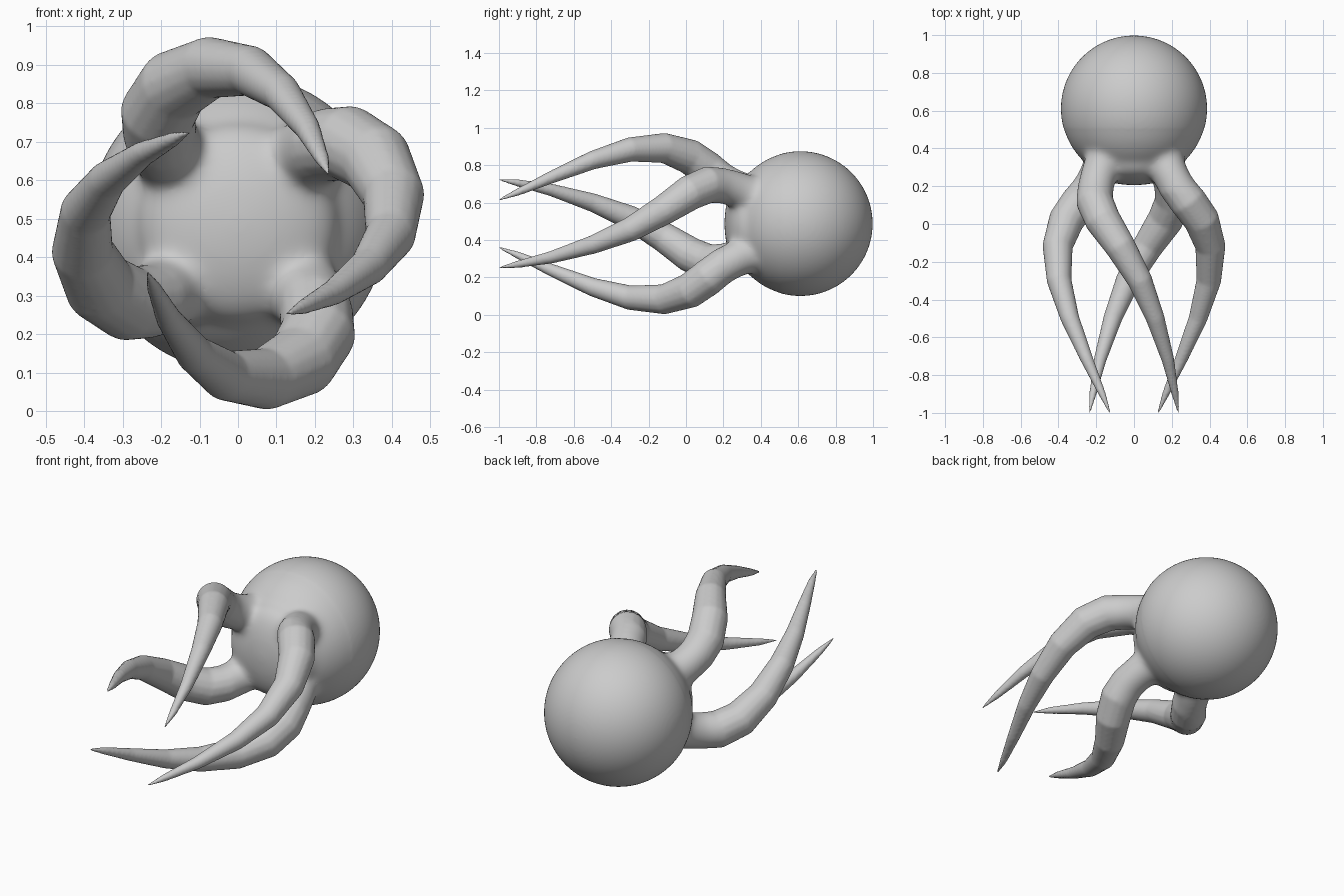
import bpy, bmesh, math
from mathutils import Vector, Matrix

if "Cube" in bpy.data.objects:
    bpy.data.objects.remove(bpy.data.objects["Cube"])

CZ = 0.488      # height of the body axis
SIDES = 16

# arm centreline: x, y, height above axis, radius (root to tip)
PATH = [
    (-0.110, 0.45, 0.115, 0.098),
    (-0.155, 0.34, 0.163, 0.102),
    (-0.183, 0.27, 0.188, 0.099),
    (-0.203, 0.20, 0.226, 0.097),
    (-0.208, 0.12, 0.286, 0.099),
    (-0.165, 0.02, 0.358, 0.095),
    (-0.072, -0.12, 0.405, 0.081),
    (0.032, -0.30, 0.396, 0.066),
    (0.113, -0.50, 0.339, 0.050),
    (0.180, -0.72, 0.248, 0.034),
    (0.218, -0.90, 0.168, 0.020),
    (0.237, -1.003, 0.126, 0.006),
]


def make_arm(name, angle):
    pts = [Vector((x, y, z)) for x, y, z, r in PATH]
    bm = bmesh.new()
    rings = []
    side, prev = Vector((1, 0, 0)), Vector((0, -1, 0))
    for i, p in enumerate(pts):
        a, b = pts[max(i - 1, 0)], pts[min(i + 1, len(pts) - 1)]
        t = (b - a).normalized()
        side = prev.rotation_difference(t) @ side
        prev = t
        up = t.cross(side)
        r = PATH[i][3]
        rings.append([bm.verts.new(p + r * (math.cos(k) * side + math.sin(k) * up))
                      for k in (2 * math.pi * j / SIDES for j in range(SIDES))])
    for lo, hi in zip(rings, rings[1:]):
        for j in range(SIDES):
            n = (j + 1) % SIDES
            bm.faces.new((lo[j], lo[n], hi[n], hi[j]))
    bm.faces.new(rings[0][::-1])
    bm.faces.new(rings[-1])
    bmesh.ops.recalc_face_normals(bm, faces=bm.faces)
    bm.transform(Matrix.Translation((0, 0, CZ)) @ Matrix.Rotation(angle, 4, 'Y'))
    mesh = bpy.data.meshes.new(name)
    bm.to_mesh(mesh)
    bm.free()
    obj = bpy.data.objects.new(name, mesh)
    bpy.context.collection.objects.link(obj)
    return obj


# shallow swelling between the arm roots
bpy.ops.mesh.primitive_uv_sphere_add(segments=48, ring_count=24, radius=1,
                                     location=(0, 0.32, CZ))
swelling = bpy.context.object
swelling.name = "front_swelling"
swelling.scale = (0.26, 0.115, 0.26)

# round head
HEAD_Y = 0.611
bpy.ops.mesh.primitive_uv_sphere_add(segments=96, ring_count=48, radius=0.387,
                                     location=(0, HEAD_Y, CZ))
body = bpy.context.object
body.name = "head_with_arms"

# four arms, turned around the body axis and joined to the head
parts = [make_arm(f"arm_{i}", i * math.pi / 2) for i in range(4)] + [swelling]
for part in parts:
    part.select_set(True)
body.select_set(True)
bpy.context.view_layer.objects.active = body
bpy.ops.object.join()

# fuse everything into one skin
fuse = body.modifiers.new("fuse", 'REMESH')
fuse.mode = 'VOXEL'
fuse.voxel_size = 0.009
bpy.ops.object.modifier_apply(modifier=fuse.name)

# soften mainly the roots so the arms flow into the head
group = body.vertex_groups.new(name="roots")
for v in body.data.vertices:
    y = v.co.y + HEAD_Y
    root = min(1, max(0, (y - 0.16) / 0.06)) if y < 0.5 else 0.1
    group.add([v.index], max(root, 0.08), 'REPLACE')
soften = body.modifiers.new("soften", 'SMOOTH')
soften.factor = 0.5
soften.iterations = 90
soften.vertex_group = group.name
bpy.ops.object.modifier_apply(modifier=soften.name)

for poly in body.data.polygons:
    poly.use_smooth = True
